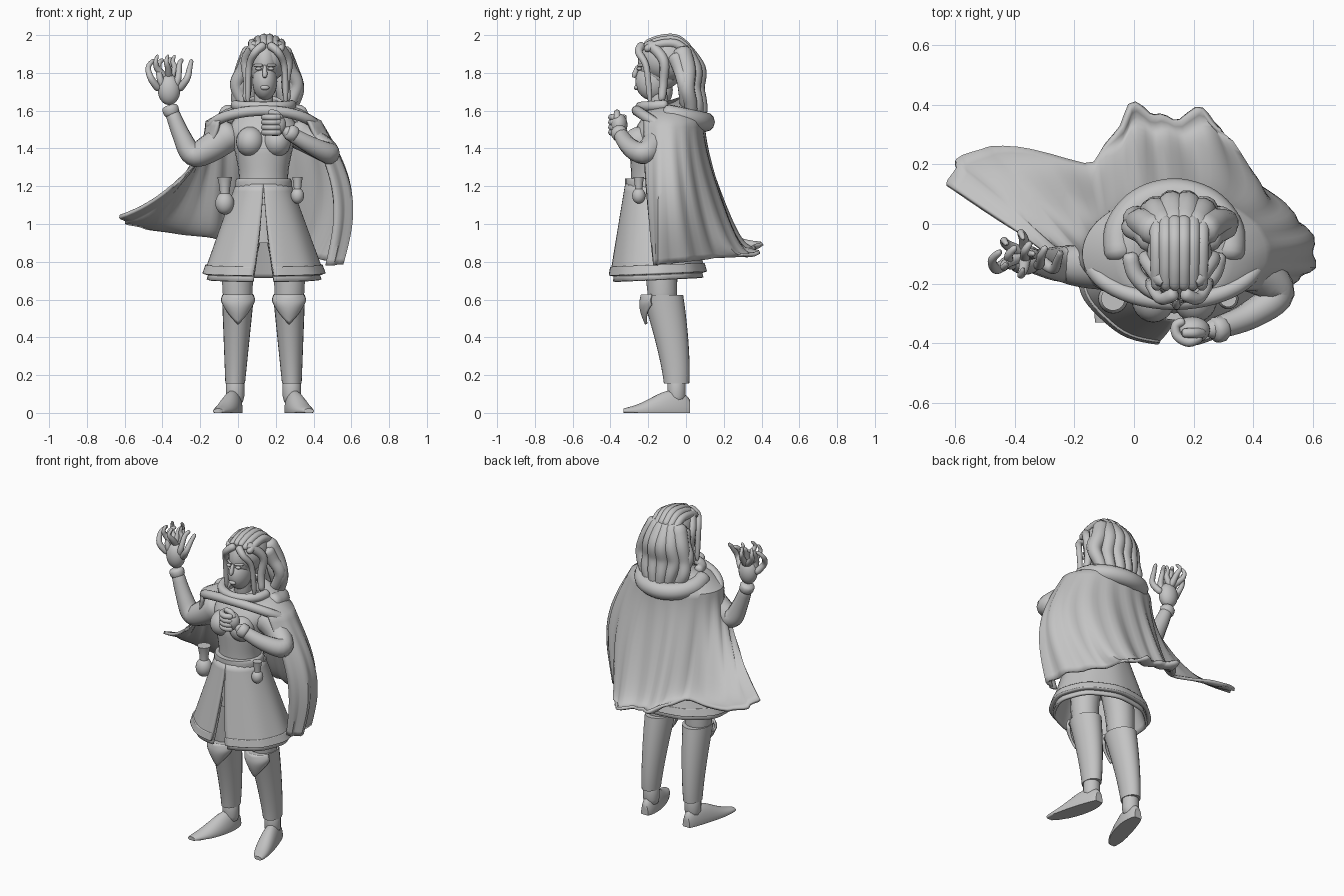
import bpy, bmesh
from mathutils import Vector
from math import sin, cos, pi, radians

cube = bpy.data.objects.get("Cube")
if cube:
    bpy.data.objects.remove(cube, do_unlink=True)

shade = (.55, .55, .55, 1)
grey = bpy.data.materials.new("plain grey")
grey.use_nodes = True
grey.diffuse_color = shade
grey.node_tree.nodes["Principled BSDF"].inputs["Base Color"].default_value = shade
parts = []
MID = .135   # body centre line
SIDES = {"right": -1, "left": 1}


def mix(start, end, amount):
    return start + (end - start) * amount


def span(count, start=0, end=1):
    """Evenly spaced values including both ends."""
    return [mix(start, end, i / (count - 1)) for i in range(count)]


def smooth(keys, steps=6):
    """Catmull-Rom interpolation through points of any length."""
    keys = [Vector(key) for key in keys]
    out = []
    for i, (here, there) in enumerate(zip(keys, keys[1:])):
        before, after = keys[max(i - 1, 0)], keys[min(i + 2, len(keys) - 1)]
        leave, arrive = (there - before) / 2, (after - here) / 2
        for t in span(steps + 1)[:-1]:
            ease = t * t * (3 - 2 * t)
            out.append(mix(here, there, ease) + leave * t * (1 - t) ** 2 - arrive * t * t * (1 - t))
    return out + [keys[-1]]


def skin(name, rings, closed=True, thickness=0):
    """Bridge equal rings of points; closed rings get end caps."""
    bm = bmesh.new()
    rows = [[bm.verts.new(point) for point in ring] for ring in rings]
    count = len(rows[0])
    for low, high in zip(rows, rows[1:]):
        for j in range(count if closed else count - 1):
            k = (j + 1) % count
            bm.faces.new((low[j], low[k], high[k], high[j]))
    if closed:
        bm.faces.new(rows[0])
        bm.faces.new(rows[-1])
    bmesh.ops.recalc_face_normals(bm, faces=bm.faces)
    mesh = bpy.data.meshes.new(name)
    bm.to_mesh(mesh)
    bm.free()
    mesh.materials.append(grey)
    obj = bpy.data.objects.new(name, mesh)
    bpy.context.collection.objects.link(obj)
    if thickness:
        solid = obj.modifiers.new("thickness", "SOLIDIFY")
        solid.thickness, solid.offset = thickness, 0
    parts.append(obj)


def circle(count=24):
    return [(cos(turn), sin(turn)) for turn in span(count + 1, 0, 2 * pi)[:-1]]


def oval(x, y, z, wide, deep):
    return [(x + wide * c, y + deep * s, z) for c, s in circle()]


def stack(name, bottom, top, shape):
    """Upright loft; shape gives centre and radii at each fraction of height."""
    skin(name, [oval(x, y, mix(bottom, top, f), wide, deep)
                for f in span(17) for x, y, wide, deep in [shape(f)]])


def ball(name, centre, radii):
    x, y, z = centre
    wide, deep, tall = radii
    skin(name, [oval(x, y, z - tall * cos(t), wide * sin(t), deep * sin(t)) for t in span(15, .05, pi - .05)])


def tube(name, keys, start, end):
    """Round-ended tube along a curve, tapering between two radii."""
    path = smooth(keys)
    last = len(path) - 1
    rings, normal = [], None
    for i, point in enumerate(path):
        along = (path[min(i + 1, last)] - path[max(i - 1, 0)]).normalized()
        normal = along.orthogonal() if normal is None else normal - along * normal.dot(along)
        normal.normalize()
        side = along.cross(normal)
        radius = mix(start, end, i / last) * {0: .45, 1: .85}.get(min(i, last - i), 1)
        rings.append([point + (normal * c + side * s) * radius for c, s in circle(12)])
    skin(name, rings)


# Torso, neck and hips
torso = [(1.1, .15, .12), (1.25, .13, .12), (1.42, .16, .13), (1.5, .18, .12), (1.57, .14, .09), (1.63, .06, .06)]
skin("torso", [oval(MID, -.17 + max(0, z - 1.4) * .2, z, wide, deep) for z, wide, deep in smooth(torso)])
tube("neck", [(MID, -.13, 1.55), (MID, -.16, 1.75)], .055, .05)
stack("hips", .9, 1.2, lambda f: (MID, -.15, .15, .13))
for side, s in SIDES.items():
    ball(side + "_bust", (MID + s * .07, -.245, 1.435), (.075, .085, .08))

# Head and face
FACE = MID + .007
ball("skull", (FACE, -.13, 1.85), (.08, .125, .14))
ball("jaw", (FACE, -.18, 1.755), (.066, .088, .1))
tube("nose", [(FACE, -.255, 1.84), (FACE, -.278, 1.775)], .01, .016)
ball("lips", (FACE, -.262, 1.722), (.024, .014, .013))
for side, s in SIDES.items():
    ball(side + "_eye", (FACE + s * .033, -.247, 1.822), (.016, .014, .009))
    tube(side + "_brow", [(FACE + s * .012, -.255, 1.84), (FACE + s * .06, -.225, 1.84)], .009, .007)

# Hair: crown, swept front locks, loose back locks
PART = FACE + .01
ball("hair_crown", (PART, -.1, 1.872), (.11, .14, .12))
for a in span(6, -1, 1):
    lift = 1.95 + .03 * cos(a * 1.5)
    x = PART + .075 * a
    tube("crown_lock", [(x, -.22, lift - .03), (x, -.14, lift), (x, -.05, lift), (x, .02, lift - .06)], .02, .027)
    wave = .02 * cos(a * 7.5)
    y = .06 * cos(a * 1.5)
    tube("back_lock", [(PART + .07 * a, -.03, 1.93), (PART + .12 * a, y, 1.82), (PART + .15 * a + wave, y, 1.72),
                       (PART + .14 * a - wave, y + .02, 1.63), (PART + .08 * a, y + .02, 1.52)], .055, .03)
for side, s in SIDES.items():
    def lock(name, start, end, *keys):
        tube(side + name, [(PART + s * x, y, z) for x, y, z in keys], start, end)
    lock("_front_lock", .024, .014, (.01, -.23, 1.95), (.06, -.25, 1.91), (.094, -.21, 1.83), (.1, -.19, 1.64))
    lock("_temple_lock", .03, .02, (.05, -.2, 1.96), (.11, -.12, 1.87), (.1, -.12, 1.75), (.11, -.13, 1.65))
    lock("_side_lock", .045, .03, (.09, -.06, 1.9), (.12, -.03, 1.82), (.16, -.01, 1.73), (.1, 0, 1.6))

# Cape: collar and shoulder arcs falling to a wind-blown hem with a curled edge
hem = [(-.62, .14), (-.57, .23), (-.4, .26), (-.14, .21), (-.01, .39), (.11, .35),
       (.25, .37), (.36, .17), (.5, .02), (.54, -.14), (.47, -.16)]
edge = smooth(hem)
folds = []
for u, foot in zip(span(len(edge)), edge):
    low = Vector((foot.x, foot.y, .78 + .26 * (1 - u) ** 1.5))
    turn = mix(.25, 2 * pi - .25, u)
    collar = Vector((MID - .1 * sin(turn), -.13 - .12 * cos(turn), 1.63 - .045 * cos(turn)))
    turn = mix(.9, 2 * pi - .9, u)
    outward = Vector((-sin(turn), -cos(turn), 0))
    shoulder = Vector((MID + .3 * outward.x, -.1 + .19 * outward.y, 1.54))
    fold = [collar, mix(collar, shoulder, .5) + Vector((0, 0, .02))]
    for f in span(25):
        point = mix(shoulder, low, f ** 1.8)
        point.x += .13 * max(0, outward.x) * sin(pi * f)
        point.z = mix(shoulder.z, low.z, f) - .4 * max(0, low.y - .1) * sin(pi * f ** 3)
        fold.append(point + outward * .013 * f ** .7 * sin(78 * u + f))
    folds.append(fold)
skin("cape", folds, closed=False, thickness=.018)


def drape(name, reach, y, wide, deep, z, rise, radius):
    """Rolled cloth along an arc around the neck."""
    tube(name, [(MID + wide * sin(t), y + deep * cos(t), z + rise * (1 - cos(t))) for t in span(7, -reach, reach)],
         radius, radius)


drape("cape_front_fold", 1.3, -.08, .3, -.18, 1.6, -.12, .028)
drape("cape_neck_fold", 1.6, -.1, .15, -.14, 1.62, .01, .028)
drape("cape_hood", 1.9, -.07, .19, .17, 1.54, .035, .053)


# Split skirt in two layers, with a raised hem border
def skirt(name, top, bottom, grow, thickness):
    rings = []
    for z in span(13, top, bottom):
        drop = (1.21 - z) / .47
        gap = .17 * drop
        ring = []
        for t in span(73, gap, 2 * pi - gap):
            flare = grow + .01 * drop * sin(9 * t)
            ring.append((MID + mix(.14, .31, drop) * flare * sin(t),
                         mix(-.175, -.15, drop) - mix(.14, .245, drop) * flare * cos(t),
                         z - .01 * drop * cos(t)))
        rings.append(ring)
    skin(name, rings, closed=False, thickness=thickness)


skirt("skirt", 1.21, .74, 1, .015)
skirt("skirt_hem", .78, .735, 1.01, .025)
skirt("underskirt", 1, .705, .92, .015)

# Belt and hanging flasks
stack("belt", 1.165, 1.24, lambda f: (MID, -.18, .152 - .01 * abs(2 * f - 1) ** 4, .142))
for side, x, size in (("right", -.07, .05), ("left", .315, .035)):
    ball(side + "_flask", (x, -.25, 1.11 if side == "right" else 1.15), (size, size, size * 1.2))
    stack(side + "_flask_neck", 1.14, 1.25,
          lambda f: (x, -.25, size * mix(.5, .8, f * f), size * mix(.5, .8, f * f)))

# Legs, tall boots, knee plates and feet
for side, s in SIDES.items():
    hip = MID + s * .135
    ankle = MID + s * .15
    tube(side + "_thigh", [(MID + s * .1, -.13, .97), (hip, -.13, .75), (hip, -.12, .55)], .1, .075)
    stack(side + "_boot", .155, .625, lambda f: (
        mix(ankle, hip, f), -.05 - .075 * f ** 1.5, mix(.052, .085, f), mix(.067, .11, f)))
    tube(side + "_ankle", [(ankle, -.05, .2), (ankle, -.05, .04)], .05, .05)
    plate = []
    for t in span(17, -1, 1):
        strip = []
        for f in span(9):
            z = .625 - mix(.155, .05, abs(t)) * f
            bulge = .012 * sin(pi * f)
            strip.append((hip + (.088 + bulge) * sin(t), -.12 + max(0, .58 - z) / 5 - (.112 + bulge) * cos(t), z))
        plate.append(strip)
    skin(side + "_knee_plate", plate, closed=False, thickness=.014)
    foot = []
    for f in span(21):
        tip = sin(pi * mix(.04, .96, f)) ** .4
        wide, tall = .057 * tip, mix(.03, .14, cos(f * pi / 2) ** 2) * tip
        foot.append([(ankle + s * .09 * f ** 1.5 + wide * c, .02 - .35 * f, max(0, .01 + tall * up))
                     for c, up in circle()])
    skin(side + "_foot", foot)

# Raised right arm with an open hand and wisps above it
hand = Vector((-.365, -.12, 1.71))
tube("right_arm", [(-.01, -.14, 1.5), (-.15, -.14, 1.4), (-.24, -.135, 1.37), (-.3, -.13, 1.47), (-.36, -.12, 1.62)],
     .09, .034)
tube("right_cuff", [(-.345, -.12, 1.57), (-.365, -.12, 1.63)], .042, .047)
ball("right_palm", hand, (.06, .05, .08))
for a in span(5, -1, 1):
    lean = .03 * (1 - abs(a))

    def from_hand(x, y, z):
        return hand + Vector((x, y, z))
    tube("right_finger", [from_hand(.05 * a, 0, 0), from_hand(.095 * a, lean - .03, .06),
                          from_hand(.11 * a, lean, .12 + lean), from_hand(.1 * a + .02, lean + .03, .16)], .022, .01)
    swirl_x, swirl_y = .05 * cos(a * 2.5), .05 * sin(a * 2.5)
    tube("wisp", [from_hand(0, .02, .05), from_hand(swirl_x - .02, swirl_y + .02, .11),
                  from_hand(swirl_x - .03, swirl_y * 1.5 + .02, .15),
                  from_hand(swirl_x - .02, swirl_y + .02, .185)], .022, .007)

# Left arm folded to the chest with a closed fist
fist = Vector((.195, -.355, 1.525))
tube("left_arm", [(.28, -.14, 1.5), (.4, -.16, 1.43), (.48, -.23, 1.375), (.38, -.31, 1.42), (.24, -.36, 1.5)],
     .085, .034)
tube("left_cuff", [(.31, -.345, 1.465), (.26, -.36, 1.495)], .043, .045)
ball("left_fist", fist, (.06, .045, .06))
for z in span(4, -.04, .04):
    curl = [(.03, -.02), (-.01, -.04), (-.05, -.02), (-.055, .015), (-.025, .03)]
    tube("left_finger", [fist + Vector((x, y, z)) for x, y in curl], .018, .015)
tube("left_thumb", [fist + Vector((x, -.01, z)) for x, z in ((.035, .025), (.005, .06), (-.035, .065))], .02, .015)

# Smooth shading with crisp folds
bpy.ops.object.select_all(action="DESELECT")
for obj in parts:
    obj.select_set(True)
bpy.context.view_layer.objects.active = parts[0]
bpy.ops.object.shade_smooth_by_angle(angle=radians(50))
